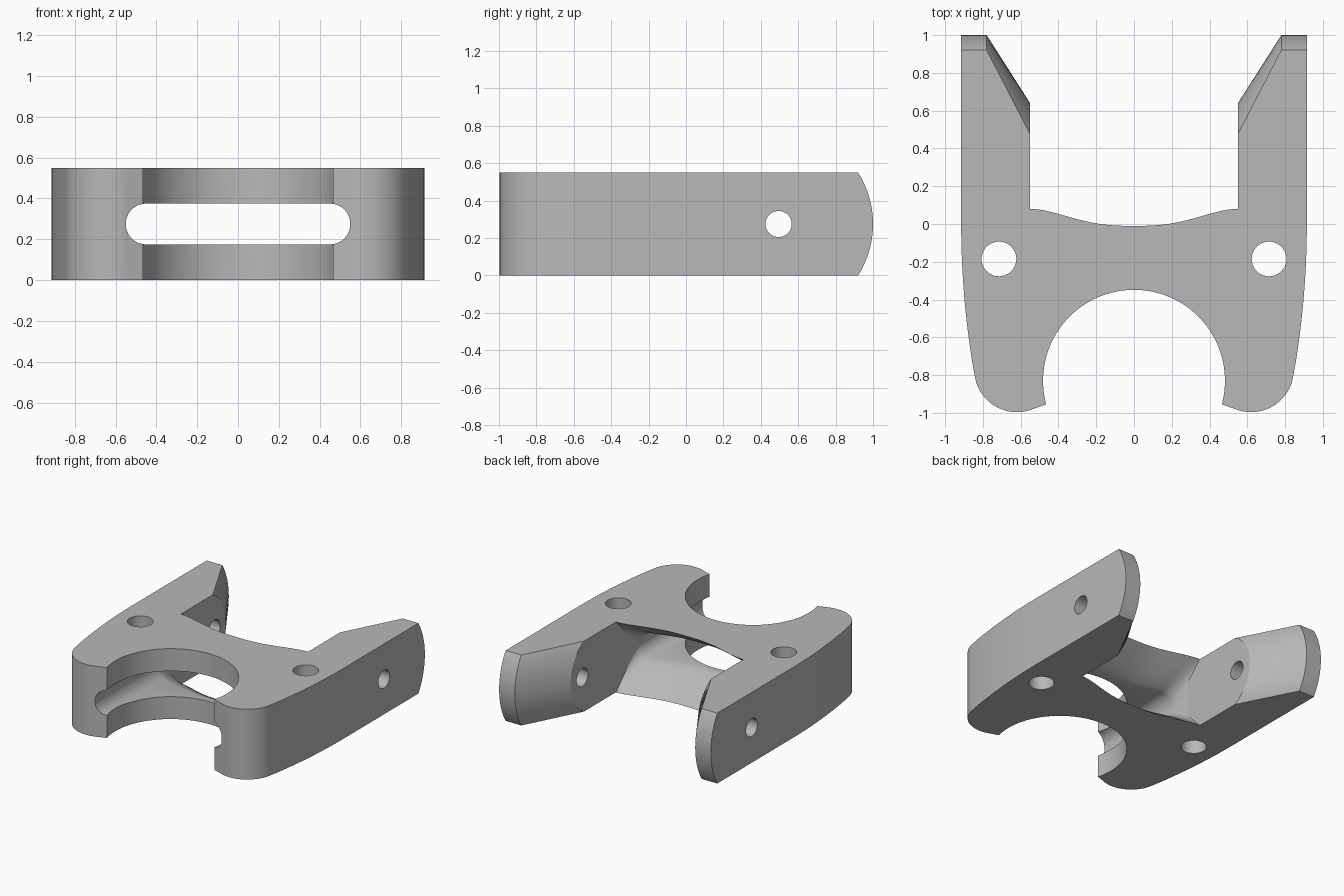
import bpy, bmesh
from math import sin, cos, pi, sqrt, atan2
from mathutils import Vector

old = bpy.data.objects.get("Cube")
if old:
    bpy.data.objects.remove(old, do_unlink=True)

HEIGHT = 0.55
MID = HEIGHT / 2

metal = bpy.data.materials.new("plain grey")
metal.use_nodes = True
GREY = (0.48, 0.48, 0.48, 1)
metal.diffuse_color = GREY
metal.node_tree.nodes["Principled BSDF"].inputs["Base Color"].default_value = GREY


def loft(name, rings):
    """Closed solid through rings that share one vertex count."""
    bm = bmesh.new()
    loops = [[bm.verts.new(p) for p in ring] for ring in rings]
    for a, b in zip(loops, loops[1:]):
        for i in range(len(a)):
            j = (i + 1) % len(a)
            bm.faces.new((a[i], a[j], b[j], b[i]))
    bm.faces.new(loops[0][::-1])
    bm.faces.new(loops[-1])
    bmesh.ops.recalc_face_normals(bm, faces=bm.faces)
    mesh = bpy.data.meshes.new(name)
    bm.to_mesh(mesh)
    bm.free()
    obj = bpy.data.objects.new(name, mesh)
    mesh.materials.append(metal)
    bpy.context.collection.objects.link(obj)
    return obj


def arc(cx, cy, r, a0, a1, n):
    return [(cx + r * cos(a0 + (a1 - a0) * i / n),
             cy + r * sin(a0 + (a1 - a0) * i / n)) for i in range(n + 1)]


def cut(target, cutter):
    cutter.hide_render = True
    mod = target.modifiers.new("cut", 'BOOLEAN')
    mod.operation = 'DIFFERENCE'
    mod.solver = 'EXACT'
    mod.object = cutter
    bpy.context.view_layer.objects.active = target
    bpy.ops.object.modifier_apply(modifier=mod.name)
    bpy.data.objects.remove(cutter, do_unlink=True)


def waist(x):
    """Back edge of the cross web."""
    t = (min(abs(x), 0.55) / 0.55) ** 1.4
    return -0.01 + 0.09 * t * t * (3 - 2 * t)


# Plan outline: right half from the back of the web round to the front cutout
N = 20
half = [(0.55 * i / N, waist(0.55 * i / N)) for i in range(N + 1)]
half += [(0.55, 1.1), (0.915, 1.1)]
half += [(0.915 - 0.07 * (i / 12) ** 2, -0.8 * i / 12) for i in range(12)]
half += arc(0.62, -0.77, 0.226, -0.1, -pi / 2 - 0.4, 20)
start = atan2(-0.125, 0.465)
half += arc(0, -0.83, 0.4815, start, pi / 2, 36)
outline = half + [(-x, y) for x, y in half[-2:0:-1]]
body = loft("bracket_body", [[(x, y, z) for x, y in outline] for z in (0, HEIGHT)])

# Arm ends: rounded tips with a bevel on the inner side


def tip_edge(x, z):
    inner = 0.328 + sqrt(0.3116 ** 2 - z * z)
    outer = 0.4875 + sqrt(0.5126 ** 2 - z * z)
    return inner + (outer - inner) * min((x - 0.55) / 0.23, 1)


levels = [0.285 * sin(pi / 2 * i / 16) for i in range(-16, 17)]
for side in (1, -1):
    rings = []
    for x in (0.5, 0.78, 0.95):
        ring = [(side * x, tip_edge(x, z), MID + z) for z in levels]
        ring += [(side * x, 1.3, MID + levels[-1]), (side * x, 1.3, MID + levels[0])]
        rings.append(ring)
    cut(body, loft("tip_cutter", rings))

# Horizontal slot, flaring to full height behind the web
REACH = 0.548
columns = [-REACH * cos(pi * i / 64) for i in range(65)]


def slot_half(x):
    over = max(abs(x) - 0.45, 0)
    return max(sqrt(max(0.01 - over * over, 0)), 0.008)


def slot_ring(t):
    pts = []
    for x in columns:
        base = slot_half(x)
        if t is None:
            pts.append((x, -1.2, base))
        else:
            pts.append((x, waist(x) - 0.3 * (1 - t), base + (MID - base) * t ** 1.3))
    return [(x, y, MID + h) for x, y, h in pts] + [(x, y, MID - h) for x, y, h in pts[::-1]]


cut(body, loft("slot_cutter", [slot_ring(None)] + [slot_ring(i / 10) for i in range(12)]))

# Bolt holes through the body and pivot holes through the arms
for side in (1, -1):
    bolt = arc(side * 0.715, -0.185, 0.092, 0, 2 * pi, 40)[:-1]
    cut(body, loft("bolt_cutter", [[(x, y, z) for x, y in bolt] for z in (-0.1, 0.7)]))
    pivot = arc(0.495, MID, 0.07, 0, 2 * pi, 36)[:-1]
    cut(body, loft("pivot_cutter", [[(side * x, y, z) for y, z in pivot] for x in (0.4, 1.1)]))

# Smooth curved walls, keep the machined edges crisp
bpy.ops.object.select_all(action='DESELECT')
body.select_set(True)
bpy.context.view_layer.objects.active = body
bpy.ops.object.shade_smooth_by_angle(angle=0.5)
